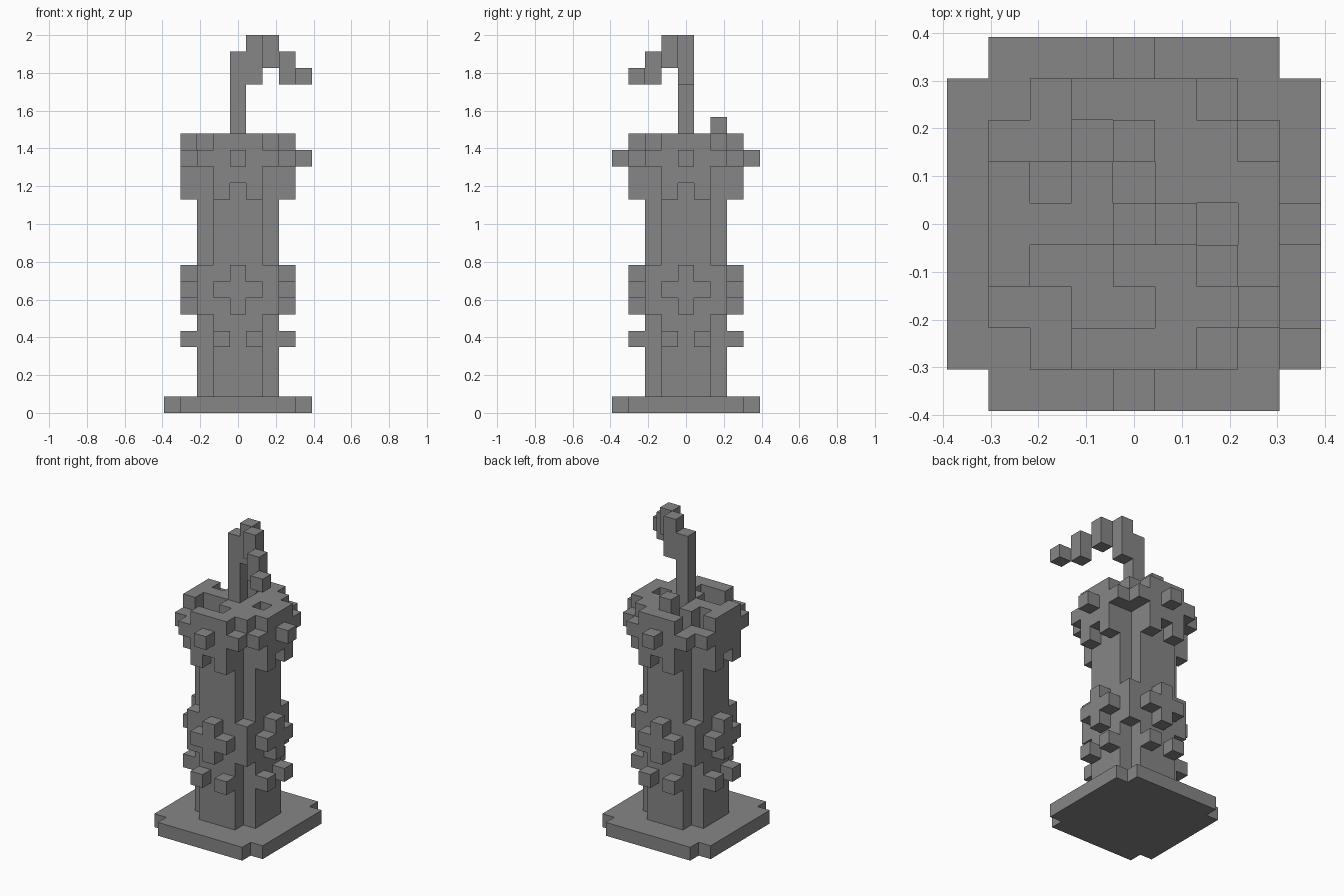
import bpy
import bmesh
from mathutils import Vector

cube = bpy.data.objects.get("Cube")
if cube:
    bpy.data.objects.remove(cube, do_unlink=True)

U = 2 / 23  # edge of one block

grey = bpy.data.materials.new("plain grey")
grey.use_nodes = True
GREY = (0.24, 0.24, 0.24, 1)
grey.diffuse_color = GREY
grey.node_tree.nodes["Principled BSDF"].inputs["Base Color"].default_value = GREY


def slab(half, z0, z1):
    """Square block layers with the four corner blocks left out."""
    r = range(-half, half + 1)
    return {(x, y, z) for x in r for y in r for z in range(z0, z1)
            if not abs(x) == abs(y) == half}


def around(cells):
    """Repeat blocks on all four sides by quarter turns."""
    out = set()
    for x, y, z in cells:
        for _ in range(4):
            out.add((x, y, z))
            x, y = -y, x
    return out


# Foot plate
base_plate = slab(4, 0, 1)

# Column, with filled corners in the middle band
column = slab(2, 1, 13) | around({(2, 2, z) for z in range(6, 9)})

# Cross ornaments and the small studs beneath them
crosses = around({(0, -3, z) for z in range(6, 9)} | {(-1, -3, 7), (1, -3, 7)})
studs = around({(-1, -3, 4), (1, -3, 4)})

# Head: column core, four side panels and a corner collar
head = slab(2, 13, 17)
head |= around({(x, -3, z) for x in (-1, 0, 1) for z in range(13, 17)})
head -= around({(0, -3, 13)})
head |= around({(2, 2, 15), (2, 3, 15), (3, 2, 15)})
head |= {(2, 2, 16), (2, -2, 16)}

# Pits sunk into the top of the head
pits = [(-2, 1), (-1, 2), (0, 1), (2, 0), (-2, -1), (-1, -1), (-1, -2), (0, -2)]
head -= {(x, y, z) for x, y in pits for z in (15, 16)}

# Knobs on the head
knobs = {(0, -4, 15), (0, 4, 15), (4, 0, 15), (0, 2, 17)}

# Stem, then a hook stepping diagonally outward and down
stem = {(0, 0, z) for z in range(17, 22)}
hook = set()
for i, (low, high) in enumerate([(20, 23), (21, 23), (20, 22), (20, 21)]):
    hook |= {(i + 1, -i, z) for z in range(low, high)}

parts = {
    "base_plate": base_plate, "column": column, "cross_ornaments": crosses,
    "lower_studs": studs, "head": head, "head_knobs": knobs,
    "stem": stem, "hook": hook,
}
solid = set().union(*parts.values())


def build(name, cells):
    """Make a block part from its outer faces only."""
    bm = bmesh.new()
    for cell in sorted(cells):
        centre = Vector(cell) + Vector((0, 0, 0.5))
        for axis in range(3):
            for sign in (-1, 1):
                n = Vector((0, 0, 0))
                n[axis] = sign
                if tuple(int(c) for c in Vector(cell) + n) in solid:
                    continue
                a = Vector((0, 0, 0))
                a[(axis + 1) % 3] = 1
                b = n.cross(a)
                quad = (-a - b, a - b, a + b, b - a)
                bm.faces.new([bm.verts.new((centre + (n + q) / 2) * U) for q in quad])
    bmesh.ops.remove_doubles(bm, verts=bm.verts, dist=U / 100)
    mesh = bpy.data.meshes.new(name)
    bm.to_mesh(mesh)
    bm.free()
    mesh.materials.append(grey)
    obj = bpy.data.objects.new(name, mesh)
    bpy.context.collection.objects.link(obj)


for part_name, part_cells in parts.items():
    build(part_name, part_cells)
